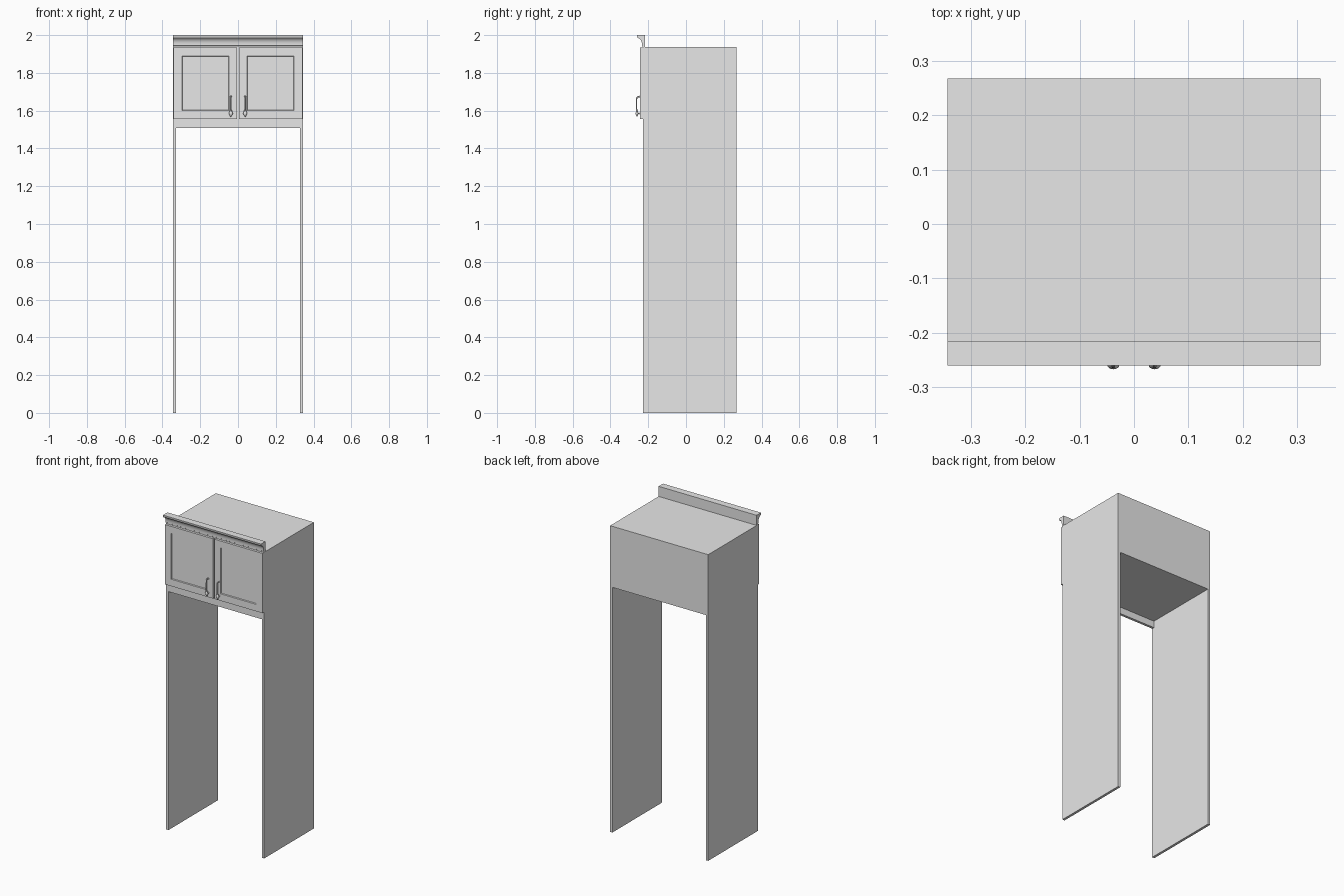
import bpy, bmesh, math
from mathutils import Vector, Matrix

cube = bpy.data.objects.get("Cube")
if cube:
    bpy.data.objects.remove(cube, do_unlink=True)

# Single light grey finish
grey = bpy.data.materials.new("light_grey")
grey.use_nodes = True
colour = (0.8, 0.8, 0.8, 1)
grey.diffuse_color = colour
grey.node_tree.nodes["Principled BSDF"].inputs["Base Color"].default_value = colour

HALF_W, BACK, FRONT = 0.343, 0.268, -0.228
PANEL = 0.016
TOP, BOX_BOTTOM, RAIL_BOTTOM = 1.936, 1.55, 1.508
DOOR_FRONT = -0.243


def finish(name, bm):
    bmesh.ops.recalc_face_normals(bm, faces=bm.faces)
    mesh = bpy.data.meshes.new(name)
    bm.to_mesh(mesh)
    bm.free()
    mesh.materials.append(grey)
    obj = bpy.data.objects.new(name, mesh)
    bpy.context.collection.objects.link(obj)
    return obj


def box_bmesh(lo, hi):
    lo, hi = Vector(lo), Vector(hi)
    bm = bmesh.new()
    bmesh.ops.create_cube(bm, size=1, matrix=Matrix.Translation((lo + hi) / 2)
                          @ Matrix.Diagonal((*(hi - lo), 1)))
    return bm


def box(name, lo, hi):
    return finish(name, box_bmesh(lo, hi))


def smooth(obj):
    bpy.ops.object.select_all(action='DESELECT')
    obj.select_set(True)
    bpy.context.view_layer.objects.active = obj
    bpy.ops.object.shade_smooth_by_angle(angle=math.radians(40))


# Carcass between the tall side panels, with a front rail hanging below it
inner = HALF_W - PANEL
box("cabinet_box", (-inner, FRONT, BOX_BOTTOM), (inner, BACK, TOP))
box("front_rail", (-inner, FRONT, RAIL_BOTTOM), (inner, FRONT + PANEL, BOX_BOTTOM))


def door(name, x0, x1):
    bm = box_bmesh((x0, DOOR_FRONT, 1.556), (x1, FRONT, 1.934))
    face = min(bm.faces, key=lambda f: f.calc_center_median().y)
    # Softened outer edge, flat frame, then a sloped step to the sunken panel
    for width, depth in ((0.002, 0), (0.06, 0), (0.004, -0.006)):
        bmesh.ops.inset_region(bm, faces=[face], thickness=width, depth=depth)
    finish(name, bm)


def handle(side, x):
    # Bent bar pull
    path = [(-0.242, 1.674), (-0.255, 1.674), (-0.261, 1.667),
            (-0.262, 1.655), (-0.262, 1.600), (-0.259, 1.586), (-0.242, 1.584)]
    curve = bpy.data.curves.new(side + "_handle_bar", 'CURVE')
    curve.dimensions = '3D'
    curve.bevel_depth = 0.0035
    curve.bevel_resolution = 2
    curve.use_fill_caps = True
    spline = curve.splines.new('POLY')
    spline.points.add(len(path) - 1)
    for p, (y, z) in zip(spline.points, path):
        p.co = (x, y, z, 1)
    curve.materials.append(grey)
    bar = bpy.data.objects.new(side + "_handle_bar", curve)
    bpy.context.collection.objects.link(bar)
    bpy.ops.object.select_all(action='DESELECT')
    bar.select_set(True)
    bpy.context.view_layer.objects.active = bar
    bpy.ops.object.convert(target='MESH')
    smooth(bpy.context.view_layer.objects.active)

    # Turned drop at the lower end
    bm = bmesh.new()
    profile = [(0, 1.567), (0.004, 1.570), (0.005, 1.574), (0.010, 1.581),
               (0.011, 1.586), (0.008, 1.594), (0.004, 1.606), (0, 1.610)]
    verts = [bm.verts.new((r, 0, z)) for r, z in profile]
    edges = [bm.edges.new(pair) for pair in zip(verts, verts[1:])]
    bmesh.ops.spin(bm, geom=verts + edges, cent=(0, 0, 0), axis=(0, 0, 1),
                   angle=math.tau, steps=16)
    bmesh.ops.remove_doubles(bm, verts=bm.verts, dist=0.0001)
    bmesh.ops.scale(bm, vec=(1, 0.7, 1), verts=bm.verts)
    bmesh.ops.translate(bm, vec=(x, -0.2595, 0), verts=bm.verts)
    smooth(finish(side + "_handle_drop", bm))

    # Round foot plates against the door
    for part, z in (("top", 1.674), ("bottom", 1.584)):
        bm = bmesh.new()
        bmesh.ops.create_cone(bm, cap_ends=True, segments=16, radius1=0.006,
                              radius2=0.005, depth=0.004,
                              matrix=Matrix.Translation((x, DOOR_FRONT - 0.001, z))
                              @ Matrix.Rotation(math.pi / 2, 4, 'X'))
        smooth(finish(f"{side}_handle_{part}_foot", bm))


# Mirrored side panels, doors and handles
for side, s in (("left", 1), ("right", -1)):
    a, b = sorted((s * inner, s * HALF_W))
    box(side + "_side_panel", (a, FRONT, 0), (b, BACK, TOP))
    a, b = sorted((s * 0.004, s * 0.341))
    door(side + "_door", a, b)
    handle(side, s * 0.038)

# Crown moulding: bottom bead, cove and top lip, extruded along the front
profile = [(-0.216, TOP), (-0.230, TOP), (-0.230, 1.942), (-0.233, 1.944),
           (-0.233, 1.950)]
for i in range(1, 7):
    t = i / 6 * math.pi / 2
    profile.append((-0.233 - 0.021 * (1 - math.cos(t)), 1.950 + 0.034 * math.sin(t)))
profile += [(-0.256, 1.986), (-0.260, 1.992), (-0.260, 2.0), (-0.216, 2.0)]
bm = bmesh.new()
end = bm.faces.new([bm.verts.new((-HALF_W, y, z)) for y, z in profile])
ext = bmesh.ops.extrude_face_region(bm, geom=[end])
bmesh.ops.translate(bm, vec=(2 * HALF_W, 0, 0),
                    verts=[v for v in ext["geom"] if isinstance(v, bmesh.types.BMVert)])
if end.is_valid and not any(len(e.link_faces) > 2 for e in end.edges):
    bm.normal_update()
smooth(finish("crown_moulding", bm))
